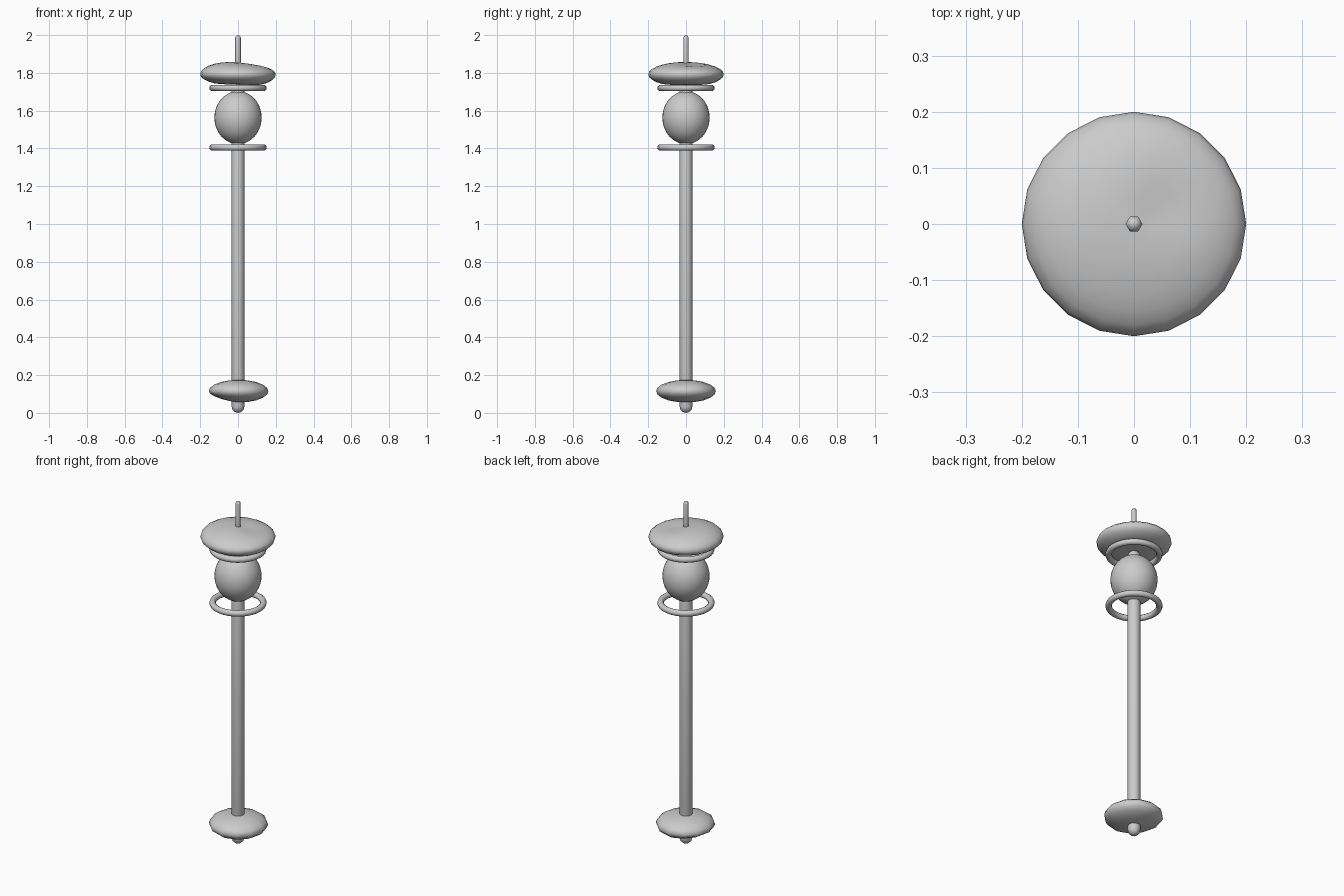
import bpy, bmesh, math

cube = bpy.data.objects.get("Cube")
if cube:
    bpy.data.objects.remove(cube)

grey = bpy.data.materials.new("light_grey")
grey.use_nodes = True
grey.diffuse_color = (0.6, 0.6, 0.6, 1)
grey.node_tree.nodes["Principled BSDF"].inputs["Base Color"].default_value = (0.6, 0.6, 0.6, 1)


def finish(name, bend=None):
    """Name, colour and smooth the active object, optionally reshaping its vertices."""
    ob = bpy.context.object
    ob.name = name
    ob.data.materials.append(grey)
    if bend:
        for v in ob.data.vertices:
            v.co = bend(v.co.copy())
    bpy.ops.object.shade_smooth()
    return ob


def ellipsoid(name, z, radius, height, segments, rings, bend=None):
    bpy.ops.mesh.primitive_uv_sphere_add(segments=segments, ring_count=rings,
                                         radius=1, location=(0, 0, z))
    ob = bpy.context.object
    for v in ob.data.vertices:
        v.co.x *= radius
        v.co.y *= radius
        v.co.z *= height
    return finish(name, bend)


def ring(name, z):
    bpy.ops.mesh.primitive_torus_add(major_segments=32, minor_segments=10,
                                     major_radius=0.135, minor_radius=0.017,
                                     location=(0, 0, z))
    return finish(name)


def rod(name, radius, bottom, top, sides):
    """Revolved rod with domed ends."""
    bm = bmesh.new()
    arc = [math.radians(a) for a in (0, 30, 60, 90)]
    profile = [(math.sin(a), bottom + radius * (1 - math.cos(a))) for a in arc]
    profile += [(math.sin(a), top - radius * (1 - math.cos(a))) for a in reversed(arc)]
    verts = [bm.verts.new((r * radius, 0, z)) for r, z in profile]
    edges = [bm.edges.new(pair) for pair in zip(verts, verts[1:])]
    bmesh.ops.spin(bm, geom=verts + edges, axis=(0, 0, 1), cent=(0, 0, 0),
                   angle=math.tau, steps=sides)
    bmesh.ops.remove_doubles(bm, verts=bm.verts, dist=0.0001)
    bmesh.ops.recalc_face_normals(bm, faces=bm.faces)
    mesh = bpy.data.meshes.new(name)
    bm.to_mesh(mesh)
    bm.free()
    ob = bpy.data.objects.new(name, mesh)
    bpy.context.collection.objects.link(ob)
    bpy.ops.object.select_all(action='DESELECT')
    bpy.context.view_layer.objects.active = ob
    ob.select_set(True)
    return finish(name)


def cap_shape(co):
    # lopsided cushion: the crown slopes down to the right and the middle is dimpled
    r = math.hypot(co.x, co.y) / 0.2
    if co.z > 0:
        co.z *= 1 - 0.7 * co.x
        co.z -= 0.012 * math.exp(-((co.x - 0.06) ** 2 + (co.y - 0.03) ** 2) / 0.004)
    else:
        co.z *= 1 + 0.5 * co.x
        co.z += 0.015 * max(0, 1 - r * 1.5)
    return co


def base_shape(co):
    # irregular pebble: underside pinched on the left of the front
    if co.z < 0 and co.x < 0:
        co.z *= 1 + 1.8 * co.x
    co.x += 0.003
    return co


# shaft and top spike
rod("shaft", 0.034, 0.0, 1.74, 16)
rod("top_spike", 0.015, 1.76, 2.0, 6)

# lopsided cap
ellipsoid("cap", 1.792, 0.2, 0.066, 20, 14, cap_shape)

# globe between two rings
ellipsoid("globe", 1.563, 0.125, 0.14, 32, 20)
for label, height in (("upper_ring", 1.72), ("lower_ring", 1.405)):
    ring(label, height)

# base cushion
ellipsoid("base_cushion", 0.115, 0.158, 0.06, 12, 10, base_shape)
